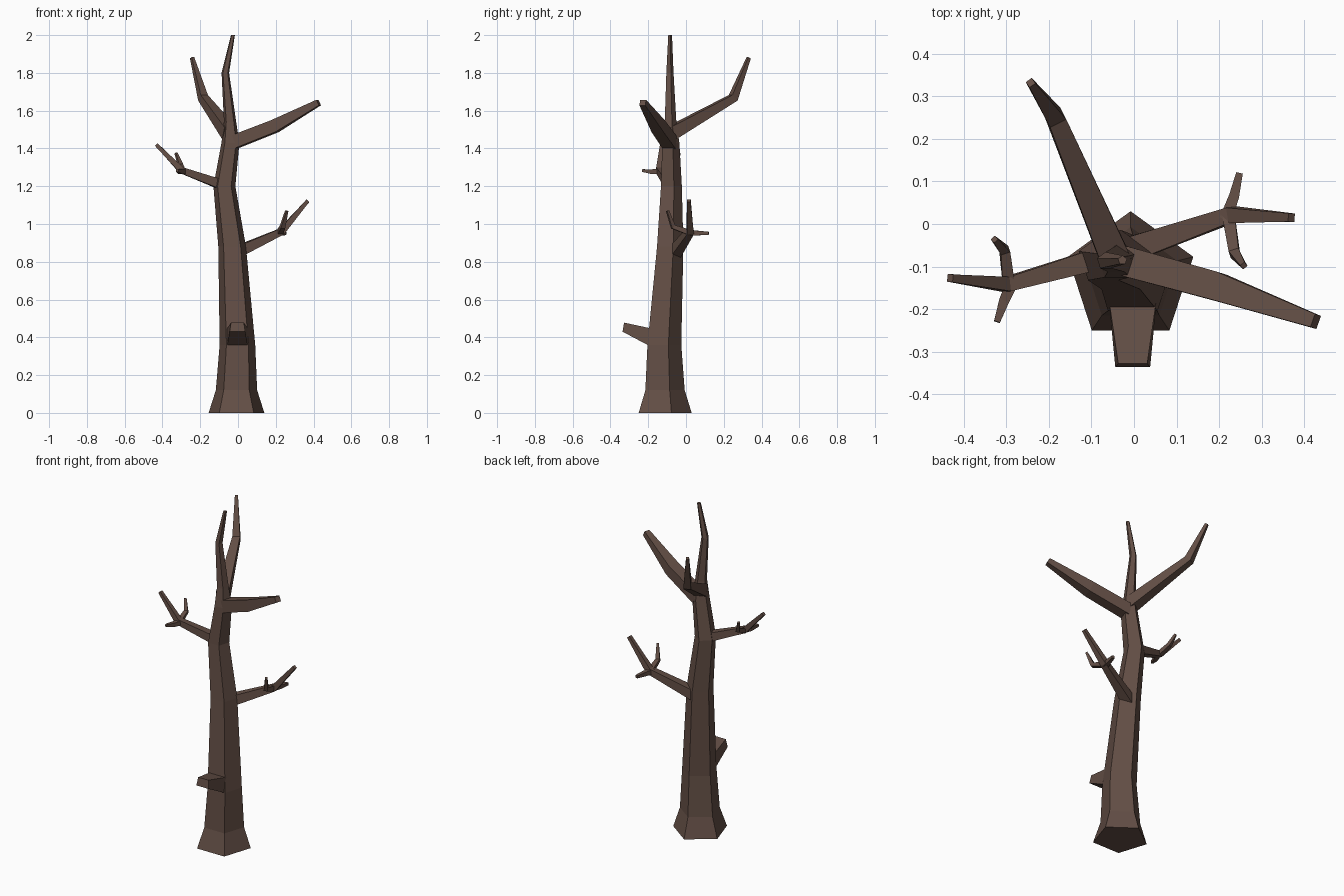
import bpy, bmesh, math
from mathutils import Vector

if "Cube" in bpy.data.objects:
    bpy.data.objects.remove(bpy.data.objects["Cube"])

bark = bpy.data.materials.new("brown bark")
bark.diffuse_color = (0.125, 0.077, 0.060, 1)
bark.use_nodes = True
bark.node_tree.nodes["Principled BSDF"].inputs["Base Color"].default_value = bark.diffuse_color


def tube(name, pts, sides, phase, level=False):
    """Tapered faceted tube through (x, y, z, radius) points, capped at both ends."""
    ctr = [Vector(p[:3]) for p in pts]
    bm = bmesh.new()
    rings = []
    for i, c in enumerate(ctr):
        if level:                      # horizontal rings
            u, v = Vector((1, 0, 0)), Vector((0, 1, 0))
        else:                          # rings across the path, kept upright
            t = Vector()
            if i > 0:
                t += (c - ctr[i - 1]).normalized()
            if i < len(ctr) - 1:
                t += (ctr[i + 1] - c).normalized()
            t.normalize()
            u = t.cross(Vector((0, 0, 1))).normalized()
            v = u.cross(t)
        ring = []
        for k in range(sides):
            a = math.radians(phase) + 2 * math.pi * k / sides
            ring.append(bm.verts.new(c + pts[i][3] * (math.cos(a) * u + math.sin(a) * v)))
        rings.append(ring)
    for a, b in zip(rings, rings[1:]):
        for k in range(sides):
            n = (k + 1) % sides
            bm.faces.new((a[k], a[n], b[n], b[k]))
    bm.faces.new(rings[0][::-1])
    bm.faces.new(rings[-1])
    bmesh.ops.recalc_face_normals(bm, faces=bm.faces)
    me = bpy.data.meshes.new(name)
    bm.to_mesh(me)
    bm.free()
    me.materials.append(bark)
    ob = bpy.data.objects.new(name, me)
    bpy.context.collection.objects.link(ob)
    return ob


# five-sided trunk with flared foot, running up into the leader
tube("trunk", [
    (-0.008, -0.125, 0.00, 0.155), (-0.008, -0.122, 0.12, 0.115),
    (-0.003, -0.124, 0.36, 0.099), (-0.031, -0.091, 0.88, 0.077),
    (-0.072, -0.083, 1.20, 0.061), (-0.040, -0.085, 1.43, 0.050),
    (-0.042, -0.085, 1.54, 0.034), (-0.067, -0.087, 1.80, 0.021),
    (-0.027, -0.085, 2.00, 0.011)], 5, 90, level=True)

# four-sided branches
branches = {
    "upper_right_branch": [(-0.03, -0.085, 1.43, 0.050), (0.195, -0.147, 1.518, 0.047),
                           (0.427, -0.229, 1.643, 0.023)],
    "upper_back_branch": [(-0.045, -0.08, 1.48, 0.050), (-0.185, 0.25, 1.668, 0.030),
                          (-0.243, 0.332, 1.88, 0.012)],
    "left_branch": [(-0.06, -0.075, 1.198, 0.038), (-0.30, -0.142, 1.285, 0.024),
                    (-0.432, -0.127, 1.42, 0.013)],
    "right_branch": [(-0.01, -0.06, 0.85, 0.042), (0.23, 0.022, 0.96, 0.026),
                     (0.37, 0.015, 1.123, 0.014)],
    # twigs
    "left_front_twig": [(-0.285, -0.135, 1.28, 0.020), (-0.305, -0.18, 1.277, 0.017),
                        (-0.322, -0.23, 1.283, 0.010)],
    "left_back_twig": [(-0.295, -0.135, 1.28, 0.020), (-0.304, -0.062, 1.31, 0.016),
                       (-0.328, -0.036, 1.375, 0.009)],
    "right_back_twig": [(0.215, 0.01, 0.955, 0.021), (0.235, 0.065, 0.952, 0.017),
                        (0.248, 0.12, 0.951, 0.011)],
    "right_front_twig": [(0.222, 0.02, 0.955, 0.021), (0.236, -0.068, 0.985, 0.017),
                         (0.258, -0.098, 1.07, 0.009)],
}
for name, pts in branches.items():
    tube(name, pts, 4, 45)

# broken stub on the front: a tapered box
bpy.ops.mesh.primitive_cube_add(size=2)
stub = bpy.context.object
stub.name = "broken_stub"
for v in stub.data.vertices:
    outer, top = v.co.y < 0, v.co.z > 0
    s = 1 if v.co.x > 0 else -1
    if outer:
        v.co = (-0.003 + s * (0.034 if top else 0.041), -0.328 if top else -0.336,
                0.478 if top else 0.430)
    else:
        v.co = (-0.003 + s * 0.057, -0.17, 0.444 if top else 0.342)
stub.data.materials.append(bark)
